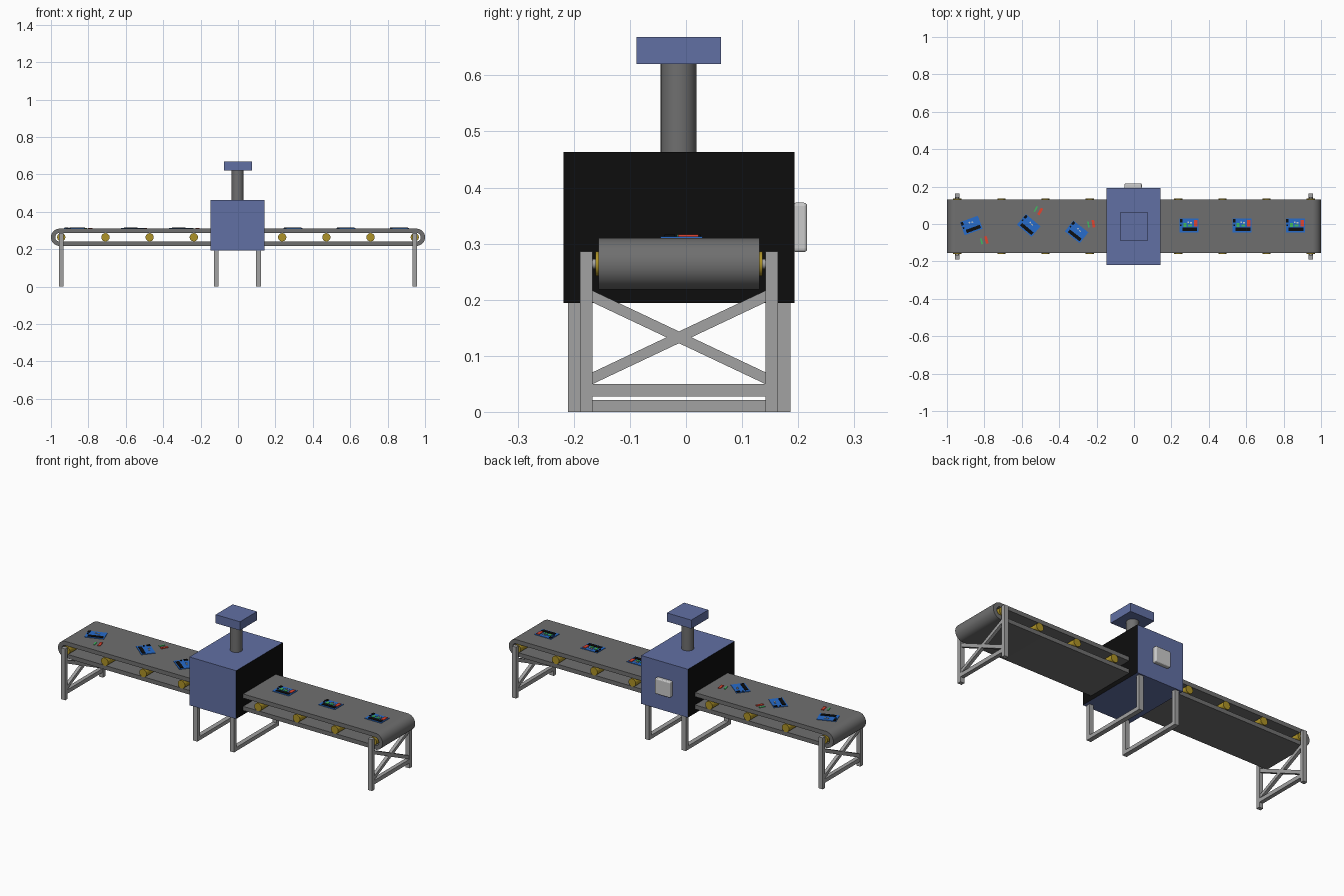
import bpy, bmesh
from math import pi, sin, cos, radians, atan2, hypot
from mathutils import Matrix, Vector

if "Cube" in bpy.data.objects:
    bpy.data.objects.remove(bpy.data.objects["Cube"])

CY = -0.0125      # centre line of the conveyor
ZC = 0.264        # roller height
TOP = 0.31        # belt surface


def mat(name, rgb):
    m = bpy.data.materials.new(name)
    m.diffuse_color = (*rgb, 1)
    m.use_nodes = True
    m.node_tree.nodes["Principled BSDF"].inputs["Base Color"].default_value = m.diffuse_color
    return m


BLUE = mat("housing_blue", (0.12, 0.16, 0.37))
BLACK = mat("black", (0.004, 0.004, 0.004))
BELT = mat("belt_grey", (0.16, 0.16, 0.16))
STEEL = mat("steel", (0.36, 0.36, 0.36))
PALE = mat("pale_grey", (0.6, 0.6, 0.6))
YELLOW = mat("roller_yellow", (0.42, 0.29, 0.02))
PCB = mat("board_blue", (0.02, 0.15, 0.6))
RED = mat("red", (0.75, 0.06, 0.03))
GREEN = mat("green", (0.05, 0.5, 0.12))


def finish(name, bm, material, smooth=False):
    bmesh.ops.recalc_face_normals(bm, faces=bm.faces)
    me = bpy.data.meshes.new(name)
    bm.to_mesh(me)
    bm.free()
    ob = bpy.data.objects.new(name, me)
    bpy.context.collection.objects.link(ob)
    me.materials.append(material)
    if smooth:
        bpy.ops.object.select_all(action='DESELECT')
        ob.select_set(True)
        bpy.context.view_layer.objects.active = ob
        bpy.ops.object.shade_smooth_by_angle(angle=radians(35))
    return ob


def add_box(bm, lo, hi, xf=Matrix()):
    size = [b - a for a, b in zip(lo, hi)]
    mid = [(a + b) / 2 for a, b in zip(lo, hi)]
    m = xf @ Matrix.Translation(mid) @ Matrix.Diagonal((*size, 1))
    bmesh.ops.create_cube(bm, size=1, matrix=m)


def boxes(name, items, material, xf=Matrix()):
    bm = bmesh.new()
    for lo, hi in items:
        add_box(bm, lo, hi, xf)
    return finish(name, bm, material)


def cylinder(name, centre, r, length, material, axis='Z'):
    bm = bmesh.new()
    rot = Matrix.Rotation(pi / 2, 4, 'X') if axis == 'Y' else Matrix()
    bmesh.ops.create_cone(bm, cap_ends=True, segments=32, radius1=r, radius2=r,
                          depth=length, matrix=Matrix.Translation(centre) @ rot)
    return finish(name, bm, material, True)


# Belt: hollow stadium loop extruded across the conveyor
def stadium(r, cx=0.954, n=20):
    pts = []
    for side in (1, -1):
        for i in range(n + 1):
            a = -pi / 2 + pi * i / n
            pts.append((side * (cx + r * cos(a)), ZC + side * r * sin(a)))
    return pts


bm = bmesh.new()
rings = []
for r, y in ((0.046, -0.156), (0.046, 0.131), (0.023, 0.131), (0.023, -0.156)):
    rings.append([bm.verts.new((x, y, z)) for x, z in stadium(r)])
n = len(rings[0])
for k in range(4):
    a, b = rings[k], rings[(k + 1) % 4]
    for i in range(n):
        j = (i + 1) % n
        bm.faces.new((a[i], a[j], b[j], b[i]))
finish("conveyor_belt", bm, BELT, True)

# Rollers inside the belt
for i in range(9):
    cylinder(f"roller_{i + 1}", (-0.945 + i * 0.23625, CY, ZC), 0.022, 0.298, YELLOW, 'Y')

# End stands: two posts, low rail, crossed braces, axle
for tag, sx in (("left", -0.945), ("right", 0.945)):
    boxes(f"{tag}_stand", [
        ((sx - 0.0125, -0.189, 0), (sx + 0.0125, -0.167, 0.286)),
        ((sx - 0.0125, 0.142, 0), (sx + 0.0125, 0.164, 0.286)),
        ((sx - 0.011, -0.168, 0.028), (sx + 0.011, 0.143, 0.05))], STEEL)
    dy, dz = 0.309, 0.146
    half = hypot(dy, dz) / 2 + 0.004
    for d, s in (("rising", 1), ("falling", -1)):
        xf = (Matrix.Translation((sx, CY, 0.133))
              @ Matrix.Rotation(s * atan2(dz, dy), 4, 'X'))
        boxes(f"{tag}_{d}_brace", [((-0.009, -half, -0.0095), (0.009, half, 0.0095))], STEEL, xf)
    cylinder(f"{tag}_axle", (sx, CY, ZC), 0.009, 0.32, STEEL, 'Y')

# Inspection housing with black entry and exit faces
housing = boxes("inspection_housing", [((-0.147, -0.218, 0.194), (0.141, 0.193, 0.463))], BLUE)
housing.data.materials.append(BLACK)
for p in housing.data.polygons:
    if abs(p.normal.x) > 0.9:
        p.material_index = 1

# Housing support frames, U shaped
for tag, x0 in (("left", -0.129), ("right", 0.097)):
    x1 = x0 + 0.026
    boxes(f"{tag}_housing_frame", [
        ((x0, -0.21, 0), (x1, -0.188, 0.2)),
        ((x0, 0.164, 0), (x1, 0.186, 0.2)),
        ((x0, -0.19, 0), (x1, 0.166, 0.021))], STEEL)

# Column and head on top
cylinder("camera_column", (-0.002, CY - 0.0005, 0.543), 0.032, 0.17, BELT)
boxes("camera_head", [((-0.076, -0.088, 0.62), (0.074, 0.062, 0.668))], BLUE)

# Control box on the back, with softened edges
panel = boxes("control_box", [((-0.052, 0.19, 0.285), (0.042, 0.216, 0.373))], PALE)
bev = panel.modifiers.new("soft_edges", 'BEVEL')
bev.width = 0.006
bev.segments = 3

# Circuit boards: right side complete, left side with loose parts
RED_PART = ((0.026, -0.006, 0.0), (0.045, 0.03, 0.0035))
GREEN_PARTS = [((-0.03, -0.008, 0.0), (-0.014, 0.014, 0.003)),
               ((-0.004, -0.006, 0.0), (0.016, 0.006, 0.003))]
BLACK_PARTS = [((-0.036, -0.03, 0.0), (0.044, -0.012, 0.003)),
               ((-0.049, 0.016, 0.0), (-0.036, 0.034, 0.0035)),
               ((-0.047, -0.003, 0.0), (-0.039, 0.005, 0.003))]
PALE_PARTS = [((-0.008, 0.014, 0.0), (0.0, 0.022, 0.0035)),
              ((0.006, 0.012, 0.0), (0.016, 0.018, 0.003))]


def board(i, x, y, deg, loose=None):
    xf = Matrix.Translation((x, y, TOP)) @ Matrix.Rotation(radians(deg), 4, 'Z')
    up = xf @ Matrix.Translation((0, 0, 0.003))
    boxes(f"board_{i}", [((-0.051, -0.037, 0), (0.051, 0.037, 0.003))], PCB, xf)
    boxes(f"board_{i}_chips", BLACK_PARTS, BLACK, up)
    boxes(f"board_{i}_contacts", PALE_PARTS, PALE, up)
    if loose is None:
        boxes(f"board_{i}_red_part", [RED_PART], RED, up)
        boxes(f"board_{i}_green_parts", GREEN_PARTS, GREEN, up)
        return
    # fallen parts lying on the belt
    lx, ly, turn = loose
    on = Matrix.Translation((lx, ly, TOP)) @ Matrix.Rotation(radians(turn), 4, 'Z')
    boxes(f"loose_{i}_red_part", [((0.004, -0.02, 0), (0.018, 0.02, 0.0035))], RED, on)
    boxes(f"loose_{i}_green_part", [((-0.02, -0.016, 0), (-0.012, 0.016, 0.003))], GREEN, on)


for i, x in enumerate((0.294, 0.578, 0.863)):
    board(i + 4, x, -0.008, 0)
board(1, -0.87, -0.008, 20, (-0.8, -0.088, 15))
board(2, -0.563, -0.008, -40, (-0.511, 0.072, -30))
board(3, -0.307, -0.042, -38, (-0.228, 0.0, 10))
